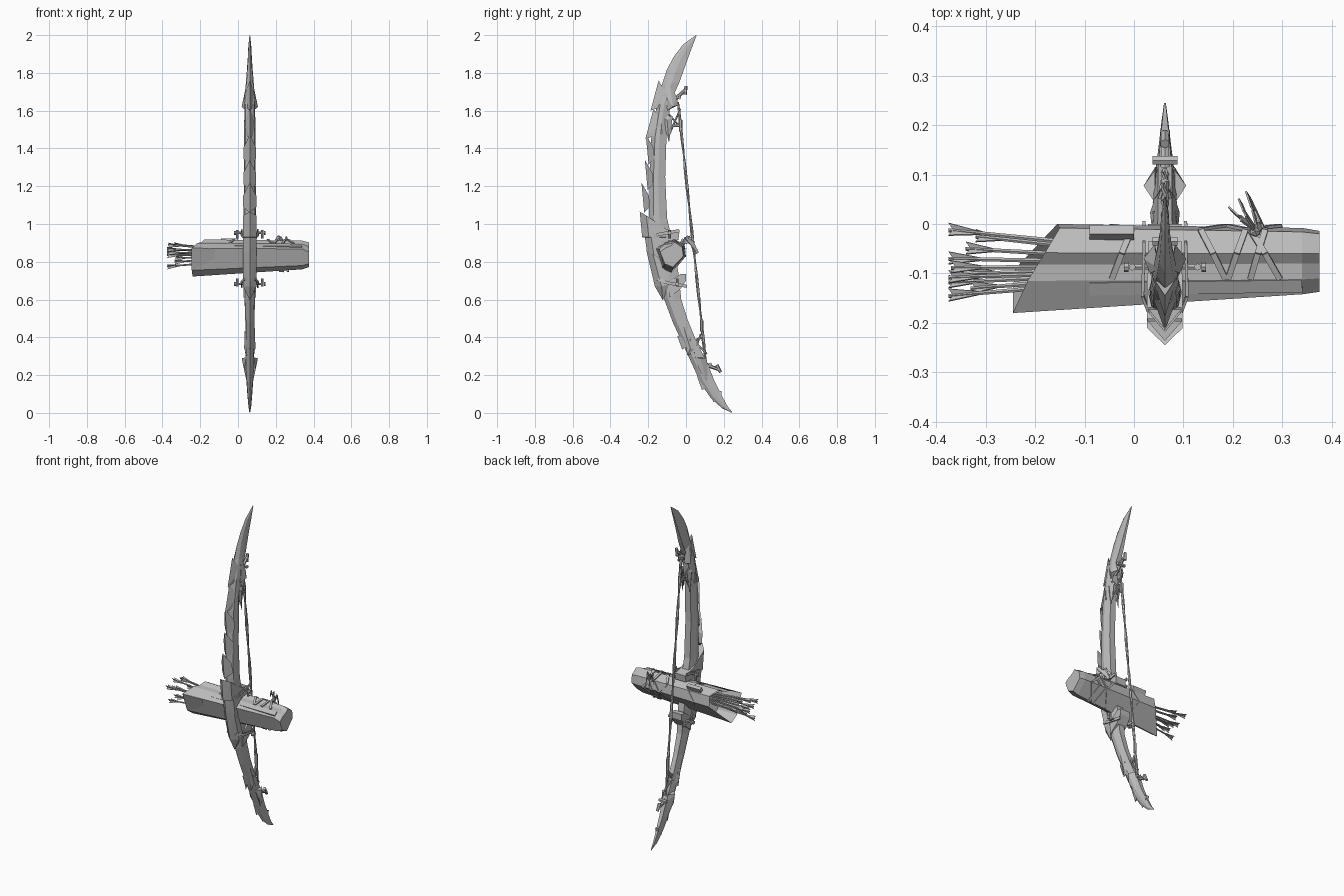
import bpy, bmesh, math
from mathutils import Vector, Matrix

CX = 0.0625                       # centre plane of the bow
grey = bpy.data.materials.new("weathered grey")
grey.diffuse_color = (0.5, 0.5, 0.5, 1)


def finish(name, bm):
    bmesh.ops.recalc_face_normals(bm, faces=bm.faces)
    me = bpy.data.meshes.new(name)
    bm.to_mesh(me)
    bm.free()
    me.materials.append(grey)
    ob = bpy.data.objects.new(name, me)
    bpy.context.collection.objects.link(ob)
    return ob


def add_hull(bm, pts):
    vs = [bm.verts.new(p) for p in pts]
    r = bmesh.ops.convex_hull(bm, input=vs)
    junk = [v for v in r["geom_interior"] if isinstance(v, bmesh.types.BMVert)]
    bmesh.ops.delete(bm, geom=junk, context="VERTS")


def loft(bm, rings, caps=True):
    rows = [[bm.verts.new(p) for p in ring] for ring in rings]
    n = len(rows[0])
    for a, b in zip(rows, rows[1:]):
        for i in range(n):
            bm.faces.new((a[i], a[(i + 1) % n], b[(i + 1) % n], b[i]))
    if caps:
        bm.faces.new(rows[0])
        bm.faces.new(rows[-1])
    return rows


def rod(bm, a, b, r1, r2=None, n=6):
    a, b = Vector(a), Vector(b)
    d = b - a
    m = Matrix.Translation((a + b) / 2) @ d.to_track_quat("Z", "Y").to_matrix().to_4x4()
    bmesh.ops.create_cone(bm, cap_ends=True, segments=n, radius1=r1,
                          radius2=r1 if r2 is None else r2, depth=d.length, matrix=m)


def ribbon(bm, pts, normal, width, thick=0.006):
    # flat band along a path
    nrm = Vector(normal).normalized()
    for a, b in zip(pts, pts[1:]):
        a, b = Vector(a), Vector(b)
        s = (b - a).cross(nrm).normalized() * width / 2
        t = nrm * thick / 2
        add_hull(bm, [p + i * s + j * t for p in (a, b) for i in (-1, 1) for j in (-1, 1)])


# bow limb: front y, front z, back y, back z, half width
limb = [(.053, 2.0, .055, 1.995, .002), (-.016, 1.95, .03, 1.93, .008),
        (-.065, 1.885, .008, 1.87, .011),
        (-.10, 1.82, -.01, 1.82, .015), (-.127, 1.74, -.035, 1.75, .021),
        (-.155, 1.63, -.08, 1.65, .028), (-.185, 1.45, -.103, 1.47, .03),
        (-.193, 1.25, -.11, 1.25, .031), (-.195, 1.05, -.10, 1.03, .033),
        (-.19, .90, -.07, .90, .034), (-.15, .72, -.04, .74, .033),
        (-.115, .60, -.025, .60, .028), (-.07, .48, .01, .49, .024),
        (-.015, .36, .055, .38, .024), (.045, .23, .115, .26, .023),
        (.075, .16, .15, .17, .018), (.13, .08, .19, .09, .012),
        (.19, .025, .22, .035, .007), (.242, .001, .245, .004, .002)]
bm = bmesh.new()
rings = []
for yf, zf, yb, zb, w in limb:
    f, b = Vector((CX, yf, zf)), Vector((CX, yb, zb))
    rings.append([f.lerp(b, t) + Vector((s * w, 0, 0)) for t, s in
                  ((0, 0), (.25, .8), (.55, 1), (1, .6), (1, -.6), (.55, -1), (.25, -.8))])
loft(bm, rings)
finish("bow_limb", bm)

# raised scale plates along the front edge, tips up on the upper limb
bm = bmesh.new()
for y, z, w, up in ((-.145, 1.76, .026, 1), (-.172, 1.61, .031, 1), (-.213, 1.475, .033, 1),
                    (-.218, 1.34, .034, 1), (-.236, 1.22, .035, 1),
                    (.085, .12, .014, -1), (.145, .055, .010, -1), (-.02, .335, .025, -1)):
    k = 1 if up > 0 else .45
    lean = .055 if z > 1.55 else .015 if up > 0 else .085
    b = y + (.03 if z < 1.55 and up > 0 else 0.012) - lean * k
    add_hull(bm, [(CX, y, z), (CX, b, z - up * .16 * k)] +
             [(CX + s * w, y + dy, z - up * dz * k) for s in (-1, 1)
              for dy, dz in ((.04, .07), (.045, .13))])
finish("front_scales", bm)

# large pointed armour plates around the grip
bm = bmesh.new()
for prof in (((-.245, 1.065), (-.232, .93), (-.16, .92), (-.105, .93), (-.10, .97)),
             ((-.228, 1.0), (-.205, .84), (-.165, .72), (-.12, .82), (-.13, .92)),
             ((-.21, .86), (-.165, .67), (-.122, .595), (-.09, .68), (-.13, .80))):
    add_hull(bm, [(CX, y, z) for y, z in prof[:3]] +
             [(CX + s * .036, y + (.035 if i < 2 else 0), z - (.02 if i == 0 else 0))
              for s in (-1, 1) for i, (y, z) in enumerate(prof) if i != 2])
finish("grip_armour", bm)

# guard blocks above and below the quiver, with cross bars and end pins
bm = bmesh.new()
for z, y, d, block in (
        (.945, -.075, 1, ((-.135, .91), (-.04, .915), (-.035, .955), (-.115, .975))),
        (.69, -.035, -1, ((-.088, .61), (-.09, .69), (-.03, .735), (0, .735), (0, .70), (-.03, .655)))):
    add_hull(bm, [(CX + s * .034, py, pz) for s in (-1, 1) for py, pz in block])
    yb = y - .012
    rod(bm, (CX - .07, yb, z + d * .008), (CX + .07, yb, z + d * .008), .006)
    for s in (-1, 1):
        rod(bm, (CX + s * .066, yb, z - .022), (CX + s * .066, yb, z + .022), .007, n=8)
        rod(bm, (CX + s * .074, yb, z + d * .008), (CX + s * .083, yb, z + d * .008), .01, n=8)
        ribbon(bm, [(CX + s * .042, y + .04, z + d * .02), (CX + s * .045, y - .07, z),
                    (CX + s * .028, y - .115, z - d * .02)], (1, 0, .01), .016)
finish("grip_guards", bm)

# quiver body: tapered case with a step along the top and a slanted open mouth
left = [(-.245, -.18, .872), (-.215, -.115, .90), (-.195, -.082, .902), (-.18, -.058, .918),
        (-.15, -.008, .89), (-.155, .0, .83), (-.24, -.09, .722), (-.245, -.135, .755)]
right = [(.34, -.142, .868), (.34, -.112, .893), (.34, -.08, .897), (.34, -.06, .912),
         (.34, -.016, .882), (.34, -.008, .83), (.34, -.07, .76), (.34, -.118, .78)]
tip = [(.375, -.137, .852), (.375, -.11, .872), (.375, -.08, .885), (.375, -.06, .903),
       (.375, -.02, .876), (.375, -.014, .83), (.375, -.07, .772), (.375, -.112, .79)]
bm = bmesh.new()
rows = loft(bm, [left, right, tip])
bm.faces.ensure_lookup_table()
mouth = next(f for f in bm.faces if set(f.verts) == set(rows[0]))
bmesh.ops.recalc_face_normals(bm, faces=bm.faces)
bmesh.ops.inset_region(bm, faces=[mouth], thickness=.01, depth=0)
bmesh.ops.translate(bm, verts=mouth.verts, vec=(.12, 0, 0))
finish("quiver_case", bm)

# quiver trim: front shoulder strip and small back plate
bm = bmesh.new()
ribbon(bm, [(-.09, -.130, .889), (.34, -.124, .885)], (0, -.5, 1), .028, .008)
ribbon(bm, [(-.09, -.02, .902), (.0, -.02, .902)], (0, .5, 1), .02, .04)
finish("quiver_trim", bm)

# lacing zigzag over the top and back of the quiver
bm = bmesh.new()
for x0, x1 in ((-.045, -.005), (.185, .135), (.19, .225), (.295, .235), (.235, .265)):
    xm = x0 * .5 + x1 * .5
    ribbon(bm, [(x0, -.112, .898), (xm, -.06, .917)], (0, -.3, 1), .012)
    ribbon(bm, [(xm, -.06, .917), (x1, -.012, .889)], (0, .5, 1), .012)
    ribbon(bm, [(x1, -.01, .886), (x0, -.003, .83)], (0, 1, .1), .012)
    ribbon(bm, [(x0, -.004, .83), (x1, -.077, .748)], (0, .7, -.6), .012)
# knot and drooping loose tails
bmesh.ops.create_icosphere(bm, subdivisions=1, radius=.013,
                           matrix=Matrix.Translation((.245, -.014, .90)))
for pts in ([(.245, -.01, .90), (.215, .012, .935), (.195, .03, .90)],
            [(.245, -.01, .90), (.225, .02, .93), (.215, .045, .855)],
            [(.25, -.01, .90), (.24, .03, .91), (.23, .06, .845)],
            [(.25, -.01, .90), (.258, .0, .93), (.232, .055, .86)]):
    ribbon(bm, pts, (1, .5, .3), .016, .004)
finish("quiver_lacing", bm)

# arrows: shafts, crossed flared vanes
bm = bmesh.new()
for y, z, x in ((-.012, .865, -.375), (-.025, .84, -.32), (-.05, .892, -.34), (-.07, .835, -.375),
                (-.088, .89, -.37), (-.10, .80, -.335), (-.108, .85, -.375),
                (-.118, .775, -.375), (-.145, .868, -.375), (-.13, .82, -.33)):
    root = Vector((-.09, -.085 + (y + .085) * .6, .835 + (z - .835) * .6))
    end = Vector((x, y, z))
    rod(bm, root, end, .006, .004)
    for k in range(3):
        a = math.tau * k / 3 + .3
        out = Vector((0, math.cos(a), math.sin(a)))
        side = Vector((0, -math.sin(a), math.cos(a))) * .0015
        p0 = end.lerp(root, .3)
        p1, p2 = end + out * .015, end + Vector((.01, 0, 0))
        add_hull(bm, [p + s * side for s in (-1, 1) for p in (p0, p1, p2)])
finish("arrows", bm)

# bowstring with twisted double strand
bm = bmesh.new()
top, low = Vector((CX, -.042, 1.645)), Vector((CX, .105, .26))
for ph in (0, math.pi):
    path = [top.lerp(low, i / 12) + Vector((math.cos(ph + i * 1.3), math.sin(ph + i * 1.3), 0)) * .004
            for i in range(13)]
    for a, b in zip(path, path[1:]):
        rod(bm, a, b, .005, n=5)
for z in (1.52, .46):
    p = top.lerp(low, (1.645 - z) / 1.385)
    rod(bm, p + Vector((0, 0, .03)), p - Vector((0, 0, .03)), .009)
finish("bowstring", bm)

# string anchors: prongs, side barbs and tie cords at both limb ends
bm = bmesh.new()
for A, U, V in (((-.07, 1.64), (.0, 1), (1, 0)), ((.085, .27), (.38, -.92), (.92, .38))):
    def P(x, u, v):  # x across, u toward the limb tip, v toward the string
        return (CX + x, A[0] + u * U[0] + v * V[0], A[1] + u * U[1] + v * V[1])
    rod(bm, P(0, -.01, -.02), P(0, .07, .065), .013, .008)
    rod(bm, P(0, .045, .065), P(0, .09, .07), .010, .008)
    rod(bm, P(-.025, .03, .035), P(.025, .03, .035), .010)
    for s in (-1, 1):
        add_hull(bm, [P(s * .012, .13, -.02), P(s * .03, .03, -.03), P(s * .043, -.02, .0),
                      P(s * .02, -.01, .03), P(s * .02, .03, .02), P(s * .02, -.04, -.03)])
        add_hull(bm, [P(s * .016, -.06, -.06), P(s * .030, -.09, -.03),
                      P(s * .026, -.21, -.02), P(s * .018, -.07, .0)])
        rod(bm, P(s * .02, -.17, -.02), P(0, -.03, .04), .005)
        rod(bm, P(s * .02, -.06, -.02), P(0, -.14, .05), .005)
        rod(bm, P(s * .02, -.12, -.03), P(0, -.12, .045), .006)
finish("string_anchors", bm)
